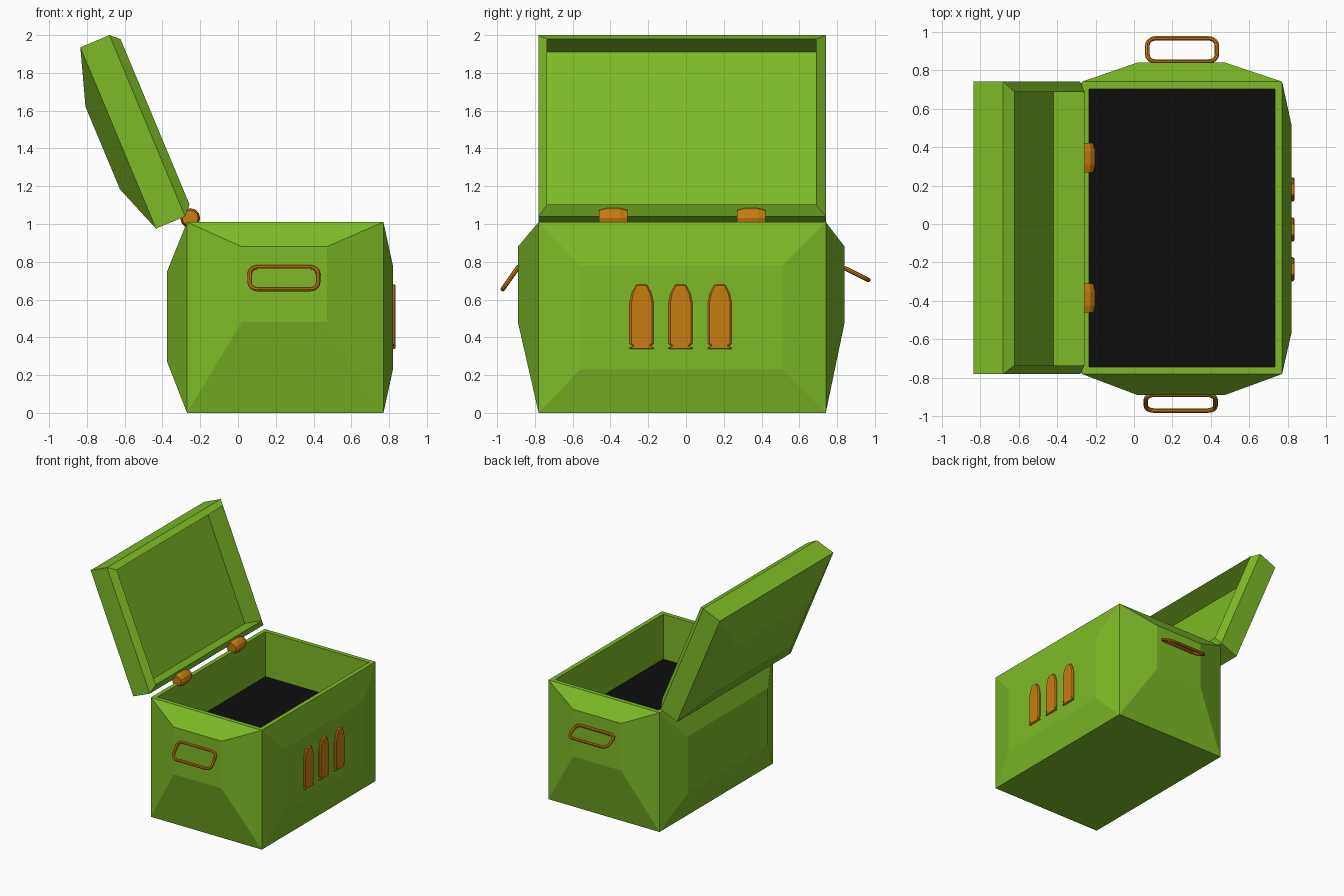
import bpy, bmesh, math
from mathutils import Vector as V

if "Cube" in bpy.data.objects:
    bpy.data.objects.remove(bpy.data.objects["Cube"])


def material(name, rgb):
    m = bpy.data.materials.new(name)
    m.diffuse_color = (*rgb, 1)
    m.use_nodes = True
    m.node_tree.nodes["Principled BSDF"].inputs["Base Color"].default_value = m.diffuse_color
    return m


GREEN = material("crate green", (0.21, 0.49, 0.02))
BRASS = material("brass orange", (0.57, 0.205, 0.006))
BLACK = material("inside black", (0.004, 0.004, 0.004))


def finish(bm, name, mats):
    bmesh.ops.remove_doubles(bm, verts=bm.verts, dist=1e-5)
    bmesh.ops.recalc_face_normals(bm, faces=bm.faces)
    me = bpy.data.meshes.new(name)
    bm.to_mesh(me)
    bm.free()
    for m in mats:
        me.materials.append(m)
    ob = bpy.data.objects.new(name, me)
    bpy.context.collection.objects.link(ob)
    return ob


def face(bm, pts):
    return bm.faces.new([bm.verts.new(p) for p in pts])


def band(bm, a, b):
    for i in range(len(a)):
        j = (i + 1) % len(a)
        face(bm, (a[i], a[j], b[j], b[i]))


def rect(x0, x1, y0, y1, f):
    return [V(f(x, y)) for x, y in ((x0, y0), (x1, y0), (x1, y1), (x0, y1))]


def bulge(bm, outer, plateau):
    band(bm, outer, plateau)
    face(bm, plateau)


X0, X1, Y0, Y1, H = -0.27, 0.77, -0.78, 0.74, 1.01

# crate body: four faceted bulging walls, rim, inner walls and dark floor
bm = bmesh.new()
for y, yp in ((Y0, -0.89), (Y1, 0.84)):
    bulge(bm, rect(X0, X1, 0, H, lambda a, b: (a, y, b)),
          rect(0.02, 0.47, 0.48, 0.88, lambda a, b: (a, yp, b)))
for x, xp, z0, z1 in ((X0, -0.375, 0.27, 0.75), (X1, 0.82, 0.23, 0.78)):
    bulge(bm, rect(Y0, Y1, 0, H, lambda a, b: (x, a, b)),
          rect(-0.56, 0.51, z0, z1, lambda a, b: (xp, a, b)))
face(bm, rect(X0, X1, Y0, Y1, lambda a, b: (a, b, 0)))
inner = (-0.235, 0.733, -0.743, 0.703)
top_in = rect(*inner, lambda a, b: (a, b, H))
floor = rect(*inner, lambda a, b: (a, b, 0.63))
band(bm, rect(X0, X1, Y0, Y1, lambda a, b: (a, b, H)), top_in)
band(bm, top_in, floor)
face(bm, floor).material_index = 1
finish(bm, "crate_body", (GREEN, BLACK))

# open lid: built along its tilted length (u) and inward normal (n)
U, N, O = V((-0.385, 0, 0.923)), V((0.923, 0, 0.385)), V((-0.28, 0, 1.04))


def lid_rect(u0, u1, y0, y1, n):
    return rect(u0, u1, y0, y1, lambda u, y: O + U * u + N * n + V((0, y, 0)))


bm = bmesh.new()
rim = lid_rect(0, 1.04, Y0, Y1, 0)
back = lid_rect(0, 1.04, Y0, Y1, -0.167)
lip = lid_rect(0.05, 0.998, -0.735, 0.687, 0.046)
inside = lid_rect(0.05, 0.998, -0.735, 0.687, -0.128)
band(bm, rim, back)
bulge(bm, back, lid_rect(0.265, 0.74, -0.52, 0.48, -0.263))
band(bm, rim, lip)
bulge(bm, lip, inside)
finish(bm, "lid", (GREEN,))

# hinge barrels, tapered toward the ends
for name, yc in (("hinge_front", -0.385), ("hinge_back", 0.345)):
    bm = bmesh.new()
    rings = []
    for dy, r in ((-0.076, 0.042), (-0.035, 0.053), (0.035, 0.053), (0.076, 0.042)):
        rings.append([V((-0.253 + r * math.cos(t * math.pi / 6), yc + dy,
                         1.031 + r * math.sin(t * math.pi / 6))) for t in range(12)])
    for a, b in zip(rings, rings[1:]):
        band(bm, a, b)
    face(bm, rings[0])
    face(bm, rings[-1])
    finish(bm, name, (BRASS,))

# three cartridge emblems on the right wall: half profile mirrored, edge chamfered
half = [(0.063, 0.337), (0.063, 0.345), (0.046, 0.352), (0.063, 0.366), (0.063, 0.585),
        (0.052, 0.635), (0.030, 0.676), (0.018, 0.68)]
outline = half + [(-a, z) for a, z in reversed(half)]
for i, yc in enumerate((-0.235, -0.029, 0.179)):
    bm = bmesh.new()
    base = [V((0.815, yc + a, z)) for a, z in outline]
    mid = [V((0.827, yc + a, z)) for a, z in outline]
    front = [V((0.835, yc + a * 0.86, 0.508 + (z - 0.508) * 0.975)) for a, z in outline]
    band(bm, base, mid)
    band(bm, mid, front)
    face(bm, front)
    face(bm, base)
    finish(bm, f"cartridge_emblem_{i + 1}", (BRASS,))


# hanging carry handles: tube swept round a rounded rectangle
def handle(name, xc, top, bottom):
    top, bottom = V((xc, *top)), V((xc, *bottom))
    mid, dirv = (top + bottom) / 2, (top - bottom).normalized()
    hx, hv, r, tube = 0.181, (top - bottom).length / 2, 0.042, 0.012
    side = dirv.cross(V((1, 0, 0)))
    loops = []
    for k, (sx, sv) in enumerate(((1, 1), (-1, 1), (-1, -1), (1, -1))):
        for s in range(5):
            t = math.pi / 2 * (k + s / 4)
            out = V((1, 0, 0)) * math.cos(t) + dirv * math.sin(t)
            c = mid + V((sx * (hx - r), 0, 0)) + dirv * sv * (hv - r) + out * r
            loops.append([c + (out * math.cos(q * math.pi / 4) +
                               side * math.sin(q * math.pi / 4)) * tube for q in range(8)])
    bm = bmesh.new()
    for i, a in enumerate(loops):
        band(bm, a, loops[(i + 1) % len(loops)])
    finish(bm, name, (BRASS,))


handle("handle_front", 0.243, (-0.888, 0.772), (-0.97, 0.655))
handle("handle_back", 0.25, (0.845, 0.764), (0.965, 0.704))
